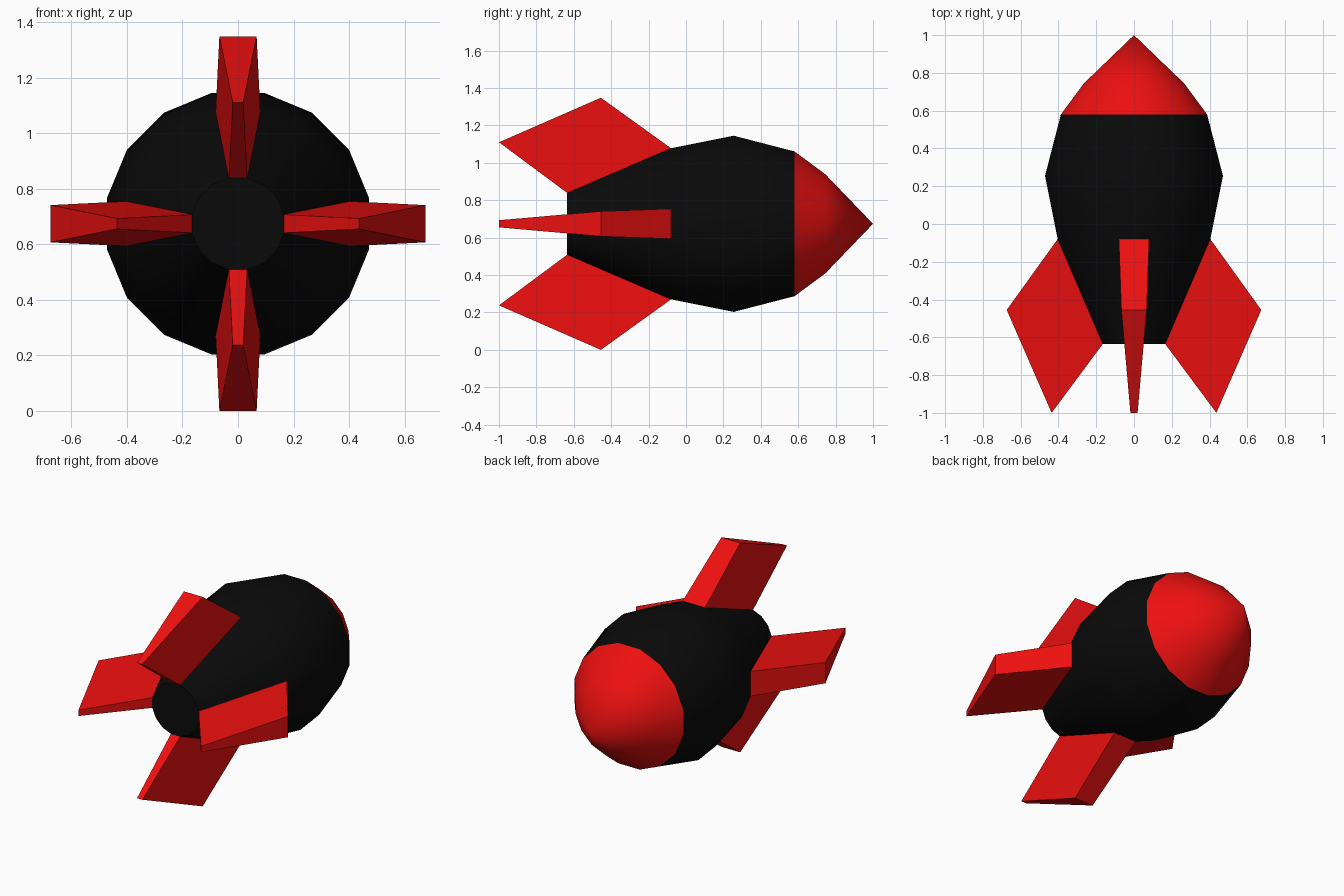
import bpy
import math
from mathutils import Matrix, Vector

if "Cube" in bpy.data.objects:
    bpy.data.objects.remove(bpy.data.objects["Cube"])

SIDES = 16
AXIS_Z = 0.674
STEP = 2 * math.pi / SIDES


def material(name, rgb):
    m = bpy.data.materials.new(name)
    m.diffuse_color = (*rgb, 1)
    m.use_nodes = True
    m.node_tree.nodes["Principled BSDF"].inputs["Base Color"].default_value = m.diffuse_color
    return m


black = material("black", (0.003, 0.003, 0.003))
red = material("red", (0.85, 0.005, 0.005))


def make(name, verts, faces, mat, smooth):
    mesh = bpy.data.meshes.new(name)
    mesh.from_pydata(verts, [], faces)
    for p in mesh.polygons:
        p.use_smooth = smooth and len(p.vertices) <= 4
    mesh.materials.append(mat)
    ob = bpy.data.objects.new(name, mesh)
    ob.location.z = AXIS_Z
    bpy.context.collection.objects.link(ob)
    return ob


def ring(y, flat_radius):
    # flat_radius is measured to the middle of a side, so a side faces straight up
    r = flat_radius / math.cos(STEP / 2)
    return [(r * math.sin((i - 0.5) * STEP), y, r * math.cos((i - 0.5) * STEP))
            for i in range(SIDES)]


def band(a, b, i):
    j = (i + 1) % SIDES
    return (a * SIDES + i, a * SIDES + j, b * SIDES + j, b * SIDES + i)[::-1]


# Body: tapered barrel, left open where the four fins grow out of the rear band
body_profile = [(-0.635, 0.165), (-0.08, 0.404), (0.255, 0.471), (0.58, 0.387)]
verts = [v for y, r in body_profile for v in ring(y, r)]
faces = [band(k, k + 1, i) for k in range(3) for i in range(SIDES)
         if k > 0 or i % 4]
faces.append(tuple(range(SIDES)))
make("body", verts, faces, black, True)

# Nose cone
verts = ring(0.58, 0.387) + ring(0.745, 0.265) + [(0, 1.0, 0)]
faces = [band(0, 1, i) for i in range(SIDES)]
faces += [(SIDES + i, 2 * SIDES, SIDES + (i + 1) % SIDES) for i in range(SIDES)]
make("nose_cone", verts, faces, red, True)

# Fins: (y, distance from axis, half thickness), root edge first
fin_profile = [(-0.635, 0.165, 0.033), (-0.08, 0.404, 0.0804),
               (-0.455, 0.674, 0.067), (-1.0, 0.436, 0.019)]
fin_faces = [(0, 1, 2, 3), (7, 6, 5, 4), (1, 5, 6, 2), (2, 6, 7, 3), (3, 7, 4, 0)]
for n, side in enumerate(("top", "right", "bottom", "left")):
    turn = Matrix.Rotation(n * math.pi / 2, 3, 'Y')
    verts = [turn @ Vector((s * t, y, d)) for s in (1, -1) for y, d, t in fin_profile]
    make("fin_" + side, verts, fin_faces, red, False)

# Make all faces point outward
import bmesh
for ob in bpy.context.collection.objects:
    bm = bmesh.new()
    bm.from_mesh(ob.data)
    bmesh.ops.recalc_face_normals(bm, faces=bm.faces)
    bm.to_mesh(ob.data)
    bm.free()
